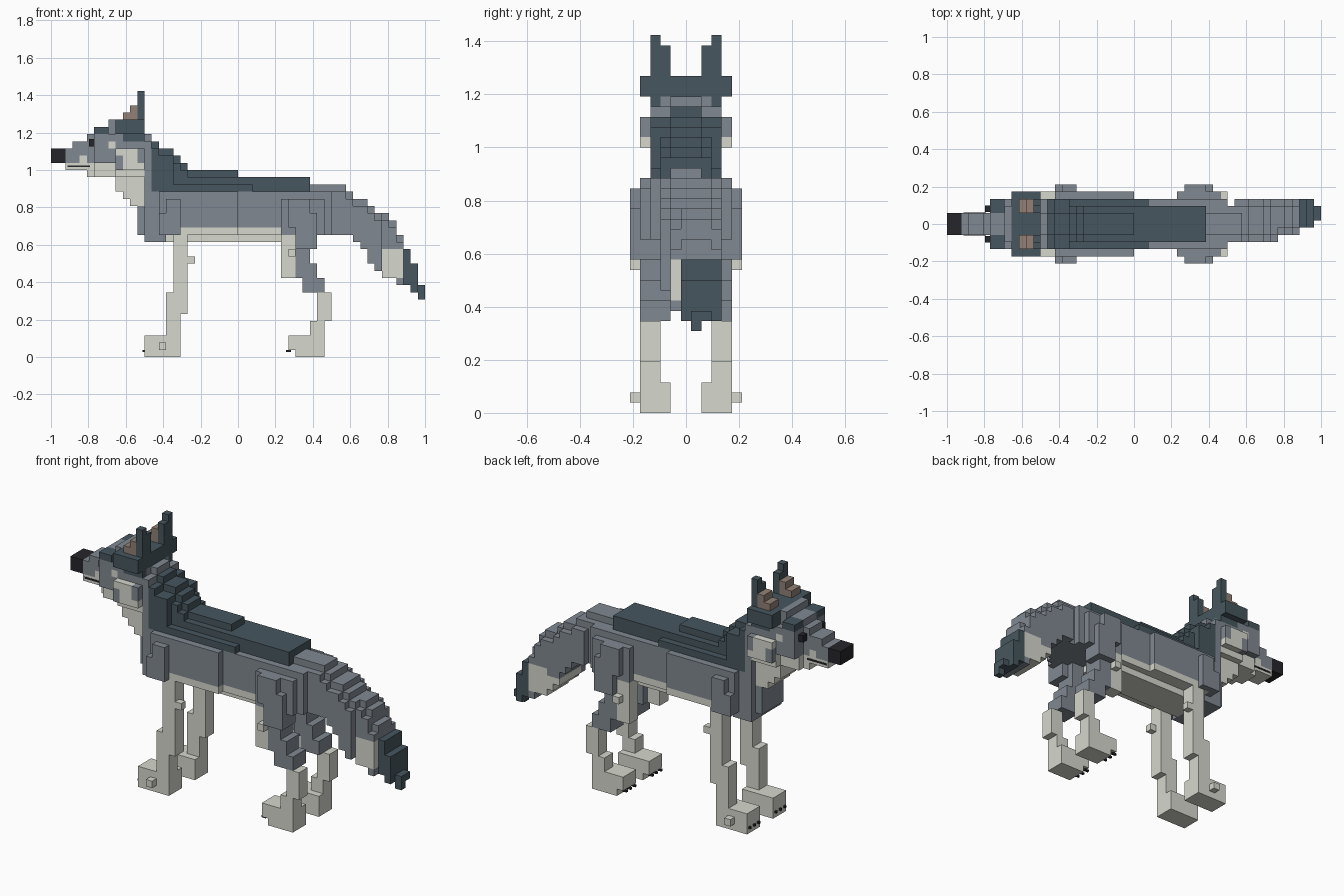
import bpy
import bmesh
from mathutils import Vector

cube = bpy.data.objects.get("Cube")
if cube:
    bpy.data.objects.remove(cube, do_unlink=True)

UNIT = 2 / 52  # edge of one block

COLOURS = {
    "slate": (0.062, 0.094, 0.113),
    "grey": (0.22, 0.247, 0.284),
    "cream": (0.67, 0.69, 0.615),
    "tan": (0.29, 0.222, 0.182),
    "black": (0.019, 0.018, 0.023),
}
MATERIALS = {}
for colour_name, rgb in COLOURS.items():
    material = bpy.data.materials.new(colour_name)
    material.use_nodes = True
    material.diffuse_color = (*rgb, 1)
    shader = material.node_tree.nodes["Principled BSDF"]
    shader.inputs["Base Color"].default_value = (*rgb, 1)
    shader.inputs["Roughness"].default_value = 0.9
    MATERIALS[colour_name] = material
SLOTS = list(MATERIALS)


def to_world(corner):
    x, y, z = corner
    return Vector((x * UNIT - 1, (y - 0.5) * UNIT, z * UNIT))


def link_mesh(name, bm):
    mesh = bpy.data.meshes.new(name)
    bm.to_mesh(mesh)
    bm.free()
    for slot in SLOTS:
        mesh.materials.append(MATERIALS[slot])
    bpy.context.collection.objects.link(bpy.data.objects.new(name, mesh))


class Part:
    """A set of coloured blocks, meshed as its outer skin. Later fills repaint."""

    def __init__(self, name):
        self.name = name
        self.cells = {}

    def span(self, colour, x0, x1, z0, z1, y0, y1):
        for x in range(x0, x1):
            for y in range(y0, y1 + 1):
                for z in range(z0, z1):
                    self.cells[x, y, z] = SLOTS.index(colour)

    def wide(self, colour, x0, x1, z0, z1, half):
        self.span(colour, x0, x1, z0, z1, -half, half)

    def pair(self, colour, x0, x1, z0, z1, y0, y1):
        self.span(colour, x0, x1, z0, z1, y0, y1)
        self.span(colour, x0, x1, z0, z1, -y1, -y0)

    def side(self, sign, colour, x0, x1, z0, z1, y0, y1):
        low, high = sorted((sign * y0, sign * y1))
        self.span(colour, x0, x1, z0, z1, low, high)

    def build(self):
        bm = bmesh.new()
        verts = {}
        for cell, slot in self.cells.items():
            for axis in range(3):
                for step in (0, 1):
                    beside = list(cell)
                    beside[axis] += 2 * step - 1
                    if tuple(beside) in self.cells:
                        continue
                    ring = []
                    for b, c in ((0, 0), (1, 0), (1, 1), (0, 1)):
                        p = list(cell)
                        p[axis] += step
                        p[(axis + 1) % 3] += b
                        p[(axis + 2) % 3] += c
                        p = tuple(p)
                        if p not in verts:
                            verts[p] = bm.verts.new(to_world(p))
                        ring.append(verts[p])
                    face = bm.faces.new(ring if step else ring[::-1])
                    face.material_index = slot
        link_mesh(self.name, bm)


def small_box(name, x0, x1, z0, z1, spans):
    """Fine black detail; spans are y ranges, all in block units."""
    bm = bmesh.new()
    for y0, y1 in spans:
        made = bmesh.ops.create_cube(bm, size=1)["verts"]
        low = Vector((x0 * UNIT - 1, y0 * UNIT, z0 * UNIT))
        high = Vector((x1 * UNIT - 1, y1 * UNIT, z1 * UNIT))
        for v in made:
            v.co = Vector([(low[a] + high[a]) / 2 + v.co[a] * (high[a] - low[a]) for a in range(3)])
    for face in bm.faces:
        face.material_index = SLOTS.index("black")
    link_mesh(name, bm)


# Torso: chest, ribs, narrow waist, hips and pale belly
body = Part("body")
body.wide("grey", 12, 14, 17, 21, 2)
body.wide("grey", 13, 16, 16, 23, 3)
body.wide("grey", 15, 26, 17, 23, 4)
body.wide("grey", 26, 32, 17, 23, 3)
body.wide("grey", 32, 38, 17, 22, 4)
body.wide("grey", 31, 39, 17, 23, 3)
body.wide("grey", 39, 41, 17, 23, 2)
body.wide("grey", 36, 41, 23, 24, 1)
body.wide("cream", 16, 34, 17, 18, 3)
body.wide("cream", 16, 34, 16, 17, 2)
body.pair("cream", 16, 26, 17, 18, 4, 4)
body.pair("grey", 15, 18, 17, 20, 5, 5)
body.pair("grey", 16, 18, 20, 22, 5, 5)
body.build()

# Dark saddle in stepped layers
saddle = Part("saddle")
saddle.wide("slate", 14, 28, 23, 24, 3)
saddle.wide("slate", 28, 36, 23, 24, 2)
saddle.wide("slate", 14, 36, 24, 25, 2)
saddle.wide("slate", 14, 26, 25, 26, 1)
saddle.build()

# Neck: pale throat, grey band, dark mane
neck = Part("neck")
neck.wide("cream", 9, 13, 25, 29, 3)
neck.wide("cream", 9, 13, 23, 25, 2)
neck.wide("cream", 10, 13, 22, 25, 2)
neck.wide("cream", 11, 13, 21, 23, 2)
neck.wide("grey", 13, 14, 21, 30, 3)
neck.wide("grey", 13, 14, 30, 31, 1)
for x, top in ((14, 30), (15, 29), (16, 29), (17, 28), (18, 27)):
    neck.wide("slate", x, x + 1, 23, top - 1, 3 if x < 17 else 2)
    neck.wide("slate", x, x + 1, top - 1, top, 1)
neck.build()

# Head: skull, cheeks, brow and crown
head = Part("head")
head.wide("grey", 6, 9, 27, 31, 3)
head.wide("grey", 5, 6, 27, 31, 1)
head.wide("cream", 5, 6, 25, 27, 1)
head.wide("cream", 6, 9, 25, 27, 2)
head.wide("grey", 9, 13, 27, 31, 3)
head.pair("cream", 9, 13, 26, 29, 4, 4)
head.pair("grey", 9, 10, 26, 28, 4, 4)
head.pair("grey", 12, 13, 27, 29, 4, 4)
head.pair("cream", 8, 9, 29, 30, 3, 3)
head.wide("slate", 6, 8, 31, 32, 3)
head.wide("grey", 6, 8, 31, 32, 1)
head.wide("grey", 8, 9, 31, 33, 2)
head.wide("slate", 9, 13, 31, 33, 3)
head.pair("slate", 9, 13, 31, 33, 4, 4)
head.pair("slate", 10, 13, 30, 31, 3, 3)
head.build()

# Muzzle with dark nose
muzzle = Part("muzzle")
muzzle.wide("cream", 2, 5, 26, 27, 1)
muzzle.wide("grey", 2, 5, 27, 29, 1)
muzzle.wide("cream", 4, 5, 27, 28, 1)
muzzle.wide("grey", 3, 5, 29, 30, 1)
muzzle.wide("black", 0, 2, 27, 29, 1)
muzzle.build()
small_box("mouth_line", 2.3, 5.4, 26.4, 26.65, ((1.5, 1.57), (-1.57, -1.5)))
small_box("eyes", 5.3, 6, 29.3, 30.3, ((1.7, 2.6), (-2.6, -1.7)))

# Ears, legs, paws and claws
for label, sign in (("left", 1), ("right", -1)):
    ear = Part(label + "_ear")
    ear.side(sign, "slate", 12, 13, 33, 37, 3, 3)
    ear.side(sign, "slate", 12, 13, 33, 36, 2, 2)
    ear.side(sign, "tan", 11, 12, 33, 35, 2, 3)
    ear.side(sign, "tan", 10, 11, 33, 34, 2, 3)
    ear.build()

    front = Part("front_leg_" + label)
    front.side(sign, "cream", 17, 19, 9, 18, 3, 4)
    front.side(sign, "cream", 16, 18, 3, 9, 3, 4)
    front.side(sign, "cream", 18, 19, 6, 9, 3, 4)
    front.side(sign, "cream", 13, 18, 0, 3, 2, 4)
    front.side(sign, "cream", 15, 16, 1, 2, 5, 5)
    front.side(sign, "cream", 19, 20, 13, 14, 4, 4)
    front.build()

    hind = Part("hind_leg_" + label)
    hind.side(sign, "grey", 32, 38, 17, 21, 3, 4)
    hind.side(sign, "grey", 33, 36, 18, 22, 5, 5)
    hind.side(sign, "grey", 34, 37, 15, 20, 3, 5)
    hind.side(sign, "cream", 32, 34, 11, 18, 3, 4)
    hind.side(sign, "cream", 33, 34, 14, 15, 5, 5)
    hind.side(sign, "grey", 34, 36, 12, 17, 2, 4)
    hind.side(sign, "grey", 34, 37, 11, 13, 2, 4)
    hind.side(sign, "grey", 35, 38, 9, 11, 2, 4)
    hind.side(sign, "cream", 37, 39, 5, 9, 3, 4)
    hind.side(sign, "cream", 36, 38, 3, 5, 3, 4)
    hind.side(sign, "cream", 33, 38, 1, 3, 2, 4)
    hind.side(sign, "cream", 34, 38, 0, 1, 2, 4)
    hind.build()

    toes = [(sign * y - 0.15, sign * y + 0.15) for y in (2, 3, 4)]
    small_box("front_claws_" + label, 12.7, 13, 0.7, 1, toes)
    small_box("hind_claws_" + label, 32.7, 33.4, 0.7, 1, toes)

# Drooping tail, bent towards the left, with pale underside and dark tip
tail = Part("tail")
for x, low, high in ((40, 17, 23), (41, 17, 23), (42, 16, 22), (43, 15, 22), (44, 13, 21),
                     (45, 12, 20), (46, 12, 20), (47, 11, 19), (48, 10, 17)):
    near = -2 if x < 46 else -1
    tail.span("grey", x, x + 1, low, high - 1, near, 3)
    tail.span("grey", x, x + 1, high - 1, high, near + 1, 2)
tail.span("cream", 44, 46, 13, 14, -1, 3)
tail.span("cream", 45, 47, 12, 14, -1, 3)
tail.span("cream", 46, 49, 11, 15, -1, 3)
tail.span("slate", 49, 50, 10, 15, 0, 3)
tail.span("slate", 50, 51, 9, 13, 0, 3)
tail.span("slate", 51, 52, 9, 10, 1, 2)
tail.span("slate", 51, 52, 8, 9, 1, 1)
tail.build()
